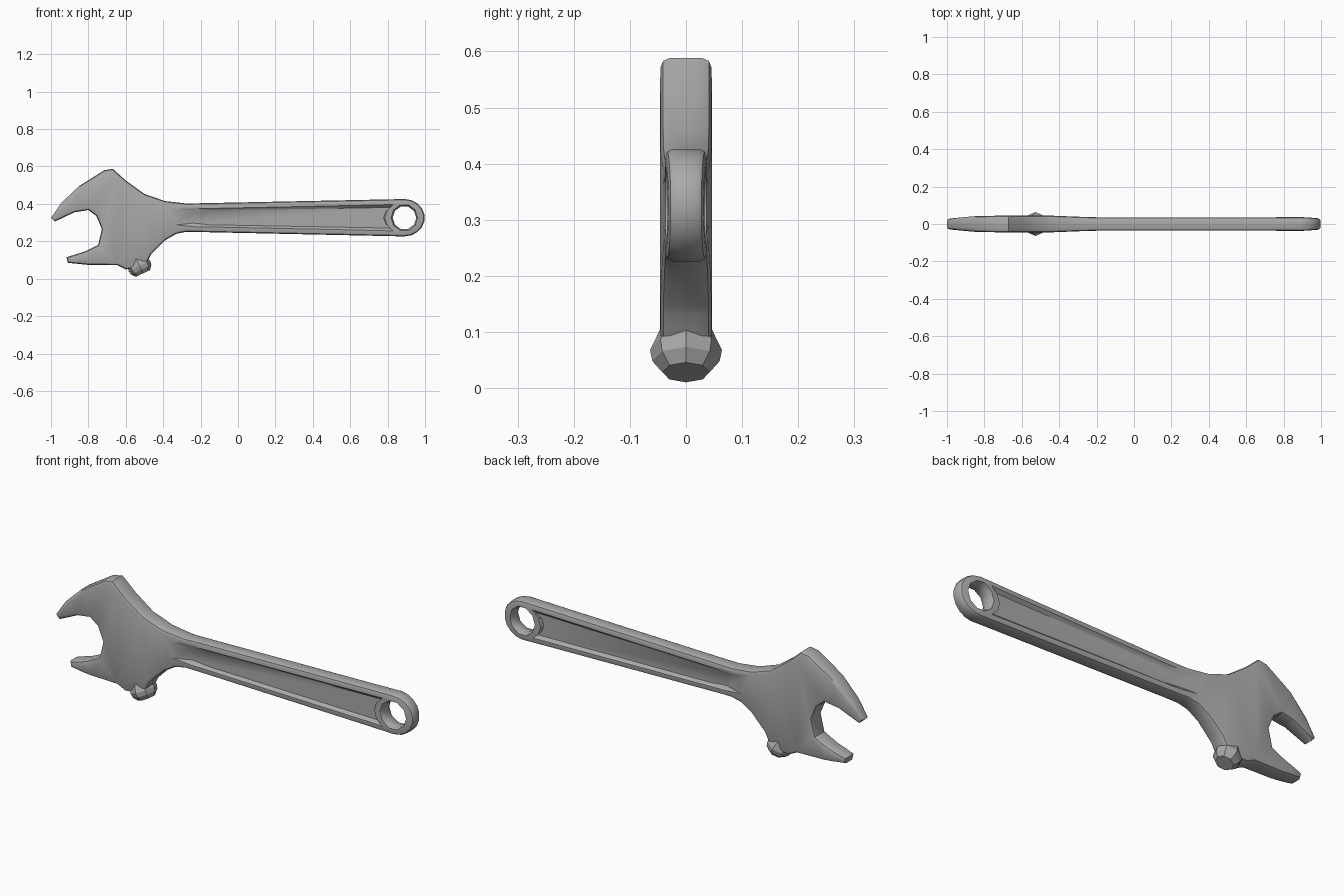
import bpy, bmesh, math
from mathutils import Vector, Matrix

cube = bpy.data.objects.get("Cube")
if cube:
    bpy.data.objects.remove(cube, do_unlink=True)

steel = bpy.data.materials.new("steel_grey")
steel.use_nodes = True
GREY = (0.4, 0.4, 0.4, 1)
steel.diffuse_color = GREY
steel.node_tree.nodes["Principled BSDF"].inputs["Base Color"].default_value = GREY


def make_object(name, bm):
    bmesh.ops.recalc_face_normals(bm, faces=bm.faces)
    mesh = bpy.data.meshes.new(name)
    bm.to_mesh(mesh)
    bm.free()
    mesh.materials.append(steel)
    obj = bpy.data.objects.new(name, mesh)
    bpy.context.collection.objects.link(obj)
    return obj


def loft(name, rings):
    """Join closed rings of equal length and cap both ends."""
    bm = bmesh.new()
    loops = [[bm.verts.new(p) for p in ring] for ring in rings]
    n = len(loops[0])
    for a, b in zip(loops, loops[1:]):
        for i in range(n):
            j = (i + 1) % n
            bm.faces.new((a[i], a[j], b[j], b[i]))
    bm.faces.new(loops[0])
    bm.faces.new(loops[-1][::-1])
    return make_object(name, bm)


def circle(centre, radius, y, sides):
    return [(centre[0] + radius * math.cos(math.tau * i / sides), y,
             centre[1] + radius * math.sin(math.tau * i / sides)) for i in range(sides)]


def half_thickness(x):
    """Half depth along the tool: thin jaw tips, thick head, slim handle."""
    stops = [(-1, .028), (-.85, .042), (-.65, .046), (-.45, .045), (-.3, .039),
             (-.2, .036), (.75, .036), (.88, .038), (1, .03)]
    for (x0, t0), (x1, t1) in zip(stops, stops[1:]):
        if x <= x1:
            return t0 + (t1 - t0) * max(0, x - x0) / (x1 - x0)
    return stops[-1][1]


# Body outline: jaws, head, handle and rounded end
EYE = (.89, .326)
outline = [(-.275, .402), (-.39, .415), (-.5, .453), (-.6, .525), (-.67, .588), (-.715, .58),
           (-.85, .495), (-.945, .405), (-1, .325), (-.98, .305), (-.875, .355), (-.8, .367),
           (-.757, .335), (-.728, .265), (-.748, .18), (-.82, .145), (-.917, .115),
           (-.91, .085), (-.8, .074), (-.645, .072), (-.6, .05), (-.5, .06), (-.465, .13),
           (-.39, .205), (-.33, .24), (-.275, .251)]
outline += [(EYE[0] + .108 * math.cos(a), EYE[1] + .1 * math.sin(a))
            for a in (math.radians(d) for d in range(-90, 91, 20))]

DEPTH = .045
bm = bmesh.new()
front = bm.faces.new([bm.verts.new((x, -DEPTH, z)) for x, z in outline])
extruded = bmesh.ops.extrude_face_region(bm, geom=[front], use_keep_orig=True)
for v in (g for g in extruded["geom"] if isinstance(g, bmesh.types.BMVert)):
    v.co.y = DEPTH
bmesh.ops.recalc_face_normals(bm, faces=bm.faces)
rim = [e for e in bm.edges if abs(e.verts[0].co.y - e.verts[1].co.y) < .001]
bmesh.ops.bevel(bm, geom=rim, offset=.016, segments=2, profile=.5, affect='EDGES',
                clamp_overlap=False)
for x in (-.85, -.65, -.45, -.3, -.2, .75):
    bmesh.ops.bisect_plane(bm, geom=bm.verts[:] + bm.edges[:] + bm.faces[:],
                           plane_co=(x, 0, 0), plane_no=(1, 0, 0))
for v in bm.verts:
    v.co.y *= half_thickness(v.co.x) / DEPTH
bmesh.ops.triangulate(bm, faces=[f for f in bm.faces if len(f.verts) > 4])
body = make_object("wrench_body", bm)

# Cutters: hanging hole and a long sloped recess on each face
cutters = [loft("hole_cutter", [circle(EYE, r, y, 10)
                                for y, r in ((-.06, .082), (-.015, .063), (.015, .063), (.06, .082))])]
recess = [(-.36, .285), (-.27, .272), (.835, .247), (.802, .28), (.79, .326),
          (.802, .372), (.835, .405), (-.27, .38), (-.36, .367)]
for side in (-1, 1):
    mouth = [(x, side * .045, z) for x, z in recess]
    floor = [(x + .12 if x < 0 else x - .012, side * .021, .326 + (z - .326) * .7)
             for x, z in recess]
    cutters.append(loft("recess_cutter", [mouth, floor]))

for cutter in cutters:
    cutter.hide_render = True
    mod = body.modifiers.new("cut", 'BOOLEAN')
    mod.operation = 'DIFFERENCE'
    mod.solver = 'EXACT'
    mod.object = cutter
bpy.context.view_layer.objects.active = body
for mod in list(body.modifiers):
    bpy.ops.object.modifier_apply(modifier=mod.name)
for cutter in cutters:
    bpy.data.objects.remove(cutter, do_unlink=True)

# Faceted adjusting knob under the head
axis = Vector((.42, 0, -.9)).normalized()
turn = axis.to_track_quat('Z', 'Y').to_matrix().to_4x4()
place = Matrix.Translation((-.527, 0, .068)) @ turn
rings = [[place @ Vector((x, z, h)) for x, h, z in circle((0, 0), r, h, 8)]
         for h, r in ((-.05, .042), (0, .064), (.022, .06), (.044, .042))]
knob = loft("adjusting_knob", rings)

# Smooth body, crisp knob facets
for obj, angle in ((body, 40), (knob, 20)):
    bpy.ops.object.select_all(action='DESELECT')
    obj.select_set(True)
    bpy.context.view_layer.objects.active = obj
    bpy.ops.object.shade_smooth_by_angle(angle=math.radians(angle))
